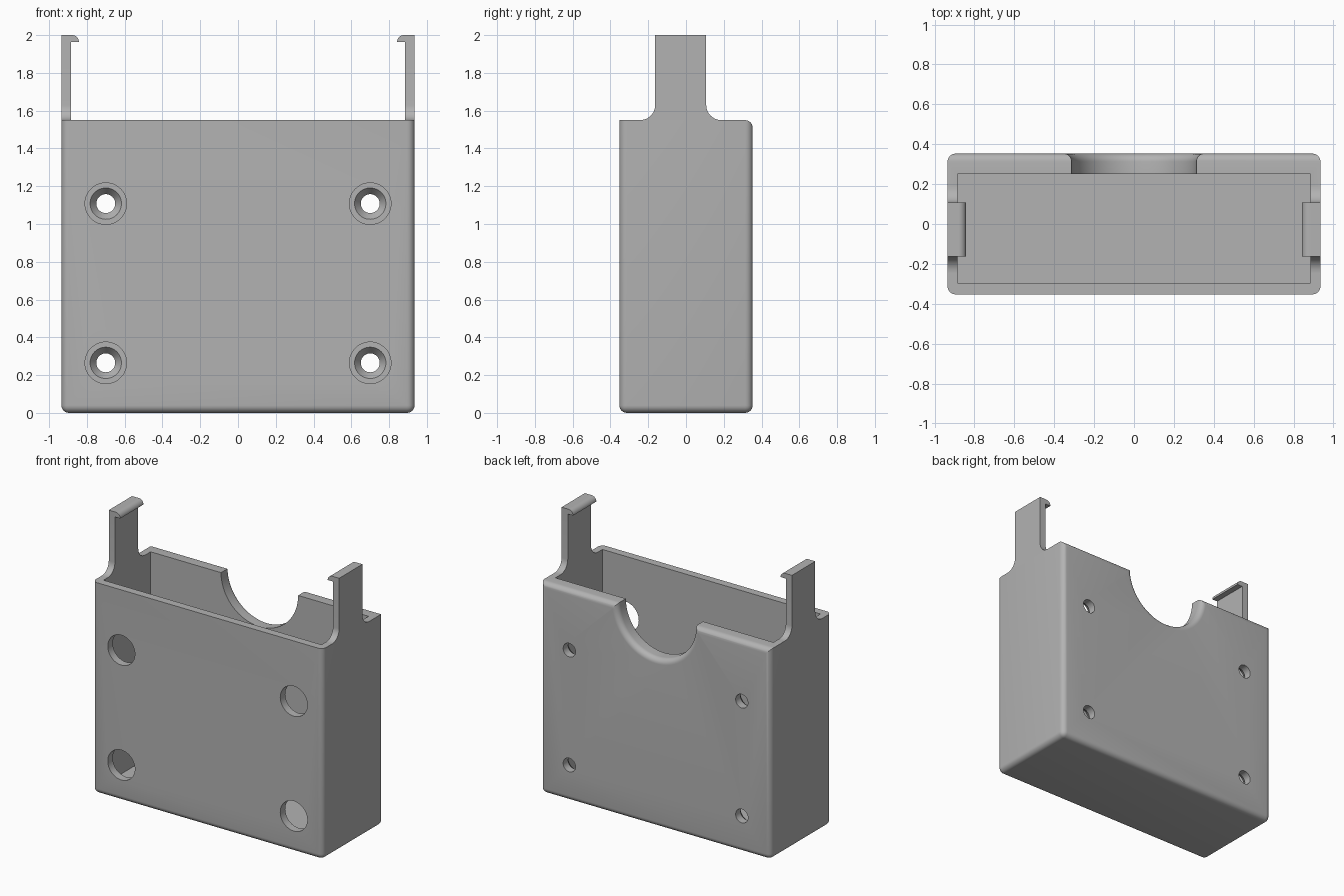
import bpy, bmesh, math
from mathutils import Matrix

if "Cube" in bpy.data.objects:
    bpy.data.objects.remove(bpy.data.objects["Cube"])

HX, HY, TOP, R = 0.935, 0.353, 1.55, 0.04      # half width, half depth, box top, edge radius
IN_X, IN_Y0, IN_Y1, FLOOR = 0.885, -0.295, 0.25, 0.05

grey = bpy.data.materials.new("grey plastic")
grey.diffuse_color = (0.45, 0.45, 0.45, 1)
grey.use_nodes = True
grey.node_tree.nodes["Principled BSDF"].inputs["Base Color"].default_value = grey.diffuse_color


def make(name, bm):
    bmesh.ops.recalc_face_normals(bm, faces=bm.faces[:])
    me = bpy.data.meshes.new(name)
    bm.to_mesh(me)
    bm.free()
    me.materials.append(grey)
    ob = bpy.data.objects.new(name, me)
    bpy.context.collection.objects.link(ob)
    return ob


def box(x0, x1, y0, y1, z0, z1):
    bm = bmesh.new()
    m = Matrix.Translation(((x0 + x1) / 2, (y0 + y1) / 2, (z0 + z1) / 2))
    bmesh.ops.create_cube(bm, size=1, matrix=m @ Matrix.Diagonal((x1 - x0, y1 - y0, z1 - z0, 1)))
    return bm


def turned(name, profile, x, z, n=48):
    """Solid turned about a y-parallel axis; profile is (y, radius)."""
    bm = bmesh.new()
    rings = [[bm.verts.new((x + r * math.cos(2 * math.pi * i / n), y, z + r * math.sin(2 * math.pi * i / n)))
              for i in range(n)] for y, r in profile]
    for a, b in zip(rings, rings[1:]):
        for i in range(n):
            bm.faces.new((a[i], a[(i + 1) % n], b[(i + 1) % n], b[i]))
    bm.faces.new(rings[0])
    bm.faces.new(rings[-1])
    return make(name, bm)


def prism(name, points, offset):
    """Flat outline pushed along an offset vector."""
    bm = bmesh.new()
    face = bm.faces.new([bm.verts.new(p) for p in points])
    out = bmesh.ops.extrude_face_region(bm, geom=[face])
    bmesh.ops.translate(bm, vec=offset, verts=[v for v in out["geom"] if isinstance(v, bmesh.types.BMVert)])
    return make(name, bm)


def arc(cx, cy, r, a0, a1, n=10):
    return [(cx + r * math.cos(math.radians(a0 + (a1 - a0) * i / n)),
             cy + r * math.sin(math.radians(a0 + (a1 - a0) * i / n))) for i in range(n + 1)]


def smooth(ob):
    bpy.ops.object.select_all(action='DESELECT')
    ob.select_set(True)
    bpy.context.view_layer.objects.active = ob
    bpy.ops.object.shade_smooth_by_angle(angle=math.radians(30))


# Case: block rounded on the uprights, the bottom and the back top edge
bm = box(-HX, HX, -HY, HY, 0, TOP)
round_edges = []
for e in bm.edges:
    a, b = e.verts
    on_top = min(a.co.z, b.co.z) > TOP - 0.01
    at_back = min(a.co.y, b.co.y) > HY - 0.01
    if not on_top or at_back:
        round_edges.append(e)
bmesh.ops.bevel(bm, geom=round_edges, offset=R, segments=6, profile=0.5, affect='EDGES')
case = make("case", bm)

# Cutters: cavity, cable notch with rounded outer rim, screw holes
cutters = [make("cavity_cutter", box(-IN_X, IN_X, IN_Y0, IN_Y1, FLOOR, 1.8))]
rim = [(HY - R + y, r) for r, y in arc(0.313 + R, 0, R, 180, 90, 8)]
cutters.append(turned("notch_cutter", [(0.15, 0.313)] + rim + [(0.5, 0.313 + R)], 0, TOP, 96))
for x in (-0.70, 0.70):
    for z in (0.265, 1.108):
        cutters.append(turned("driver_hole_cutter", [(-0.5, 0.11), (-0.2, 0.11)], x, z))
        cutters.append(turned("screw_hole_cutter",
                              [(0.2, 0.083), (IN_Y1, 0.083), (IN_Y1 + 0.045, 0.05), (0.5, 0.05)], x, z))
for c in cutters:
    mod = case.modifiers.new(c.name, 'BOOLEAN')
    mod.operation, mod.solver, mod.object = 'DIFFERENCE', 'EXACT', c
    bpy.context.view_layer.objects.active = case
    bpy.ops.object.modifier_apply(modifier=mod.name)
for c in cutters:
    bpy.data.objects.remove(c)
smooth(case)

# Snap arms with flared feet and rounded hooks
Y0, Y1, F = -0.163, 0.107, 0.08
outline = (arc(Y0 - F, TOP + F, F, 270, 360) + [(Y0, 2.0), (Y1, 2.0)] + arc(Y1 + F, TOP + F, F, 180, 270))
lip = [(IN_X, 1.963), (0.842, 1.963)] + arc(0.879, 1.963, 0.037, 180, 90)[1:] + [(IN_X, 2.0)]
for side, s in (("left", -1), ("right", 1)):
    smooth(prism(side + "_arm", [(s * IN_X, y, z) for y, z in outline], (s * (HX - IN_X), 0, 0)))
    smooth(prism(side + "_hook", [(s * x, Y0, z) for x, z in lip], (0, Y1 - Y0, 0)))
